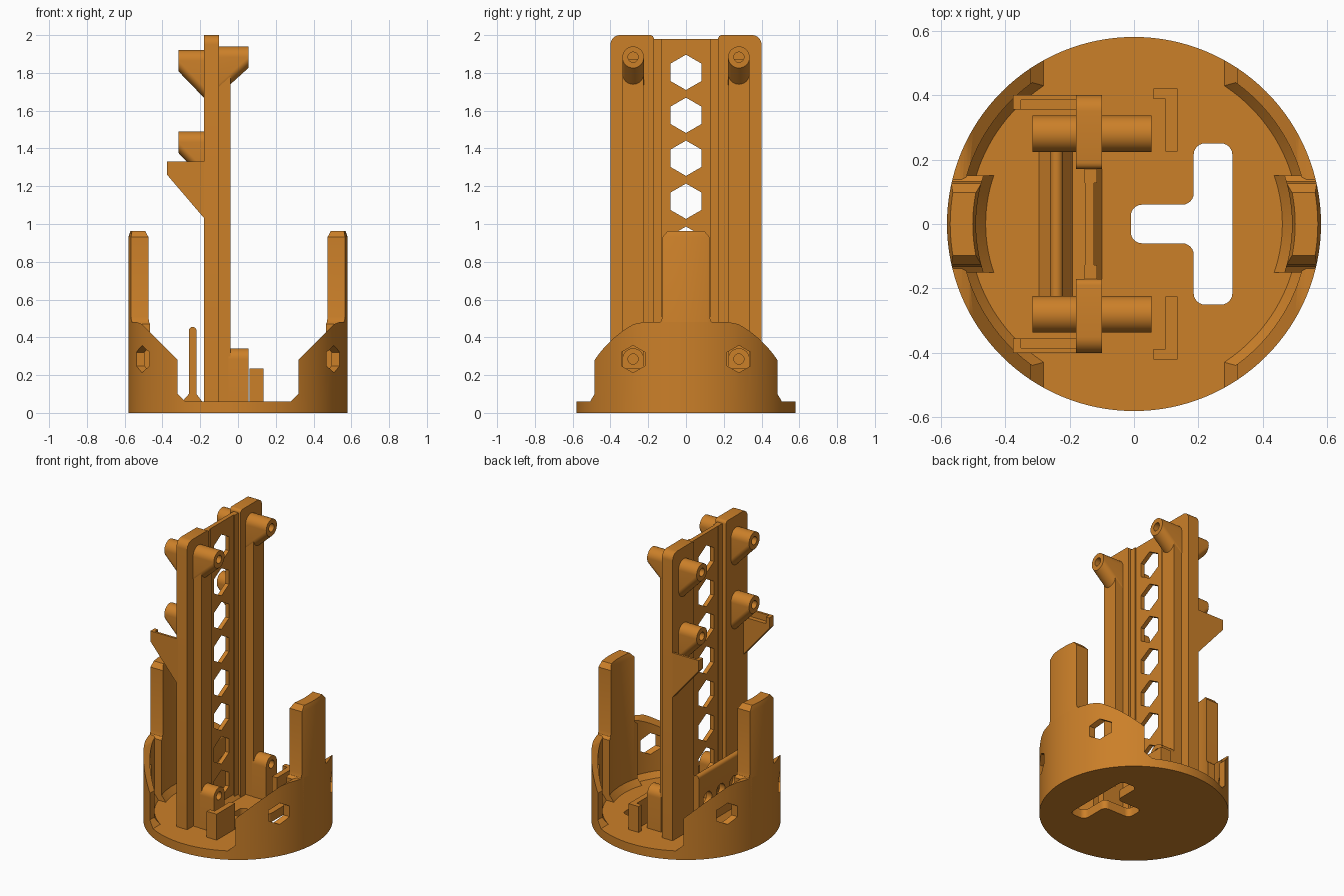
import bpy, bmesh, math
from mathutils import Vector

if "Cube" in bpy.data.objects:
    bpy.data.objects.remove(bpy.data.objects["Cube"])

orange = bpy.data.materials.new("orange plastic")
orange.diffuse_color = (0.60, 0.215, 0.022, 1)
orange.use_nodes = True
orange.node_tree.nodes["Principled BSDF"].inputs["Base Color"].default_value = orange.diffuse_color


def finish(name, bm):
    bmesh.ops.recalc_face_normals(bm, faces=bm.faces)
    me = bpy.data.meshes.new(name)
    bm.to_mesh(me)
    bm.free()
    ob = bpy.data.objects.new(name, me)
    bpy.context.collection.objects.link(ob)
    me.materials.append(orange)
    return ob


def place(axis, a, b, t):
    return Vector({'x': (t, a, b), 'y': (a, t, b), 'z': (a, b, t)}[axis])


def prism(name, pts, axis, lo, hi):
    """Extrude a 2D outline along an axis."""
    bm = bmesh.new()
    f = bm.faces.new([bm.verts.new(place(axis, a, b, lo)) for a, b in pts])
    r = bmesh.ops.extrude_face_region(bm, geom=[f])
    vs = [v for v in r['geom'] if isinstance(v, bmesh.types.BMVert)]
    bmesh.ops.translate(bm, verts=vs, vec=place(axis, 0, 0, hi - lo))
    return finish(name, bm)


def box(name, x0, x1, y0, y1, z0, z1):
    return prism(name, [(x0, y0), (x1, y0), (x1, y1), (x0, y1)], 'z', z0, z1)


def ngon(a, b, r, n, start=0.0):
    return [(a + r * math.cos(start + 2 * math.pi * i / n),
             b + r * math.sin(start + 2 * math.pi * i / n)) for i in range(n)]


def hexagon(a, b, r):
    return ngon(a, b, r, 6, math.pi / 2)


def rounded(pts, r, n=6):
    """Round every corner of an outline."""
    out = []
    for i, p in enumerate(pts):
        p = Vector(p)
        d0 = (Vector(pts[i - 1]) - p).normalized() * r
        d1 = (Vector(pts[(i + 1) % len(pts)]) - p).normalized() * r
        for k in range(n + 1):
            t = math.pi / 2 * k / n
            out.append(tuple(p + d0 * (1 - math.sin(t)) + d1 * (1 - math.cos(t))))
    return out


def lathe(name, prof, n=128):
    """Revolve a closed radius/height outline into a ring."""
    bm = bmesh.new()
    rows = [[bm.verts.new((r * math.cos(2 * math.pi * i / n), r * math.sin(2 * math.pi * i / n), z))
             for r, z in prof] for i in range(n)]
    m = len(prof)
    for i in range(n):
        a, b = rows[i], rows[(i + 1) % n]
        for j in range(m):
            k = (j + 1) % m
            bm.faces.new((a[j], a[k], b[k], b[j]))
    return finish(name, bm)


def boolean(ob, cutter, op='DIFFERENCE'):
    mod = ob.modifiers.new("cut", 'BOOLEAN')
    mod.operation, mod.solver, mod.object = op, 'EXACT', cutter
    bpy.context.view_layer.objects.active = ob
    bpy.ops.object.modifier_apply(modifier=mod.name)
    bpy.data.objects.remove(cutter)


def standoff(name, x0, x1, y, z, drop, r=0.057):
    """Screw boss with a sloped, rounded support underneath."""
    bm = bmesh.new()
    for x, zz in ((x0, z), (x1, z), (x0, z - drop)):
        for a, b in ngon(y, zz, r, 32):
            bm.verts.new((x, a, b))
    bmesh.ops.convex_hull(bm, input=bm.verts)
    bmesh.ops.dissolve_limit(bm, angle_limit=0.01, verts=bm.verts, edges=bm.edges)
    ob = finish(name, bm)
    d = 0.01 if x1 > x0 else -0.01
    lo, hi = sorted((x0 + 3 * d, x1 + d))
    boolean(ob, prism("screw_cutter", ngon(y, z, 0.027, 20), 'x', lo, hi))


# Round base with T-shaped cable slot
base = prism("base", ngon(0, 0, 0.58, 128), 'z', 0, 0.06)
slot = [(-0.01, -0.06), (0.185, -0.06), (0.185, -0.25), (0.305, -0.25),
        (0.305, 0.25), (0.185, 0.25), (0.185, 0.06), (-0.01, 0.06)]
boolean(base, prism("slot_cutter", rounded(slot, 0.035), 'z', -0.1, 0.2))

for s, side in ((1, "right"), (-1, "left")):
    # Curved side wall with sloped shoulders and hex openings
    wall = lathe(side + "_wall", [(0.58, 0.05), (0.58, 0.6), (0.54, 0.6), (0.54, 0.095),
                                  (0.512, 0.06), (0.512, 0.05)])
    prof = [(0.28, 0.04), (0.28, 0.06), (0.32, 0.10), (0.32, 0.28), (0.51, 0.47),
            (0.535, 0.48), (0.7, 0.48), (0.7, 0.04)]
    boolean(wall, prism("wall_shape", [(s * x, z) for x, z in prof], 'y', -1, 1), 'INTERSECT')
    for y in (-0.28, 0.28):
        boolean(wall, prism("hex_cutter", hexagon(y, 0.285, 0.072), 'x',
                            min(s * 0.2, s * 0.8), max(s * 0.2, s * 0.8)))
    # Tall finger with clipped top and flared root
    finger = lathe(side + "_finger", [(0.58, 0.05), (0.58, 0.93), (0.57, 0.962), (0.5, 0.962),
                                      (0.49, 0.93), (0.49, 0.1), (0.46, 0.06), (0.46, 0.05)])
    half = [(0.15, 0.04), (0.15, 0.47), (0.132, 0.485), (0.125, 0.51), (0.125, 0.93), (0.09, 0.97)]
    outline = half + [(-y, z) for y, z in reversed(half)]
    boolean(finger, prism("finger_shape", outline, 'x', min(s * 0.3, s * 0.8),
                          max(s * 0.3, s * 0.8)), 'INTERSECT')

# Centre panel with a column of hex openings
panel = box("centre_panel", -0.152, -0.124, -0.18, 0.18, 0.05, 1.98)
for i in range(8):
    boolean(panel, prism("hex_cutter", hexagon(0, 1.803 - 0.2275 * i, 0.0935), 'x', -0.3, 0.1))
prism("panel_foot", [(-0.124, 0.05), (-0.10, 0.06), (-0.124, 0.09)], 'y', -0.17, 0.17)

for s, side in ((1, "back"), (-1, "front")):
    def span(a, b):
        return sorted((s * a, s * b))
    # Upright with rounded top corners, inner edge strip and front rib
    top = [(0.35 + 0.05 * math.cos(t * math.pi / 16), 1.95 + 0.05 * math.sin(t * math.pi / 16))
           for t in range(9)]
    inner = [(0.19 - 0.02 * math.sin(t * math.pi / 8), 1.98 + 0.02 * math.cos(t * math.pi / 8))
             for t in range(5)]
    pts = [(0.17, 0.05), (0.40, 0.05)] + top + inner
    prism(side + "_upright", [(s * y, z) for y, z in pts], 'x', -0.18, -0.10)
    box(side + "_panel_edge", -0.153, -0.115, *span(0.127, 0.175), 0.05, 1.98)
    box(side + "_rib", -0.11, -0.04, *span(0.225, 0.335), 0.05, 1.87)
    # Screw bosses
    y = s * 0.28
    standoff(side + "_upper_boss", -0.11, 0.055, y, 1.883, 0.15)
    standoff(side + "_rear_upper_boss", -0.17, -0.315, y, 1.865, 0.15)
    standoff(side + "_rear_lower_boss", -0.17, -0.315, y, 1.433, 0.15)
    foot = ngon(0, 0.285, 0.057, 32)[:17]
    boss = prism(side + "_lower_boss", [(y + a, z) for a, z in foot]
                 + [(y - 0.057, 0.05), (y + 0.057, 0.05)], 'x', -0.05, 0.055)
    boolean(boss, prism("screw_cutter", ngon(y, 0.285, 0.027, 20), 'x', 0.0, 0.1))
    # Rear board bracket: triangular arm with a notched shelf
    arm = [(-0.17, 1.02), (-0.375, 1.26), (-0.375, 1.33), (-0.17, 1.33)]
    bracket = prism(side + "_bracket", arm, 'y', *span(0.355, 0.40))
    boolean(bracket, box("shelf_cutter", -0.35, -0.18, *span(0.3, 0.385), 1.285, 1.4))
    # L-shaped corner stop on the floor
    corner = [(0.097, 0.225), (0.135, 0.225), (0.135, 0.42), (0.06, 0.42), (0.06, 0.387), (0.097, 0.387)]
    prism(side + "_corner_stop", [(x, s * yy) for x, yy in corner], 'z', 0.05, 0.235)

# Thin rear divider with rounded top, flared foot and round holes
arc = [(-0.24 + 0.02 * math.cos(t * math.pi / 8), 0.435 + 0.02 * math.sin(t * math.pi / 8))
       for t in range(9)]
div = prism("rear_divider", [(-0.295, 0.05), (-0.19, 0.05), (-0.19, 0.06), (-0.22, 0.1)] + arc
            + [(-0.26, 0.1), (-0.295, 0.06)], 'y', -0.235, 0.235)
for y in (-0.14, 0, 0.14):
    boolean(div, prism("hole_cutter", ngon(y, 0.27, 0.045, 24), 'x', -0.4, 0))

# Smooth the round surfaces, keep the edges crisp
for ob in bpy.data.objects:
    ob.select_set(True)
bpy.context.view_layer.objects.active = base
bpy.ops.object.shade_smooth_by_angle(angle=math.radians(25))
